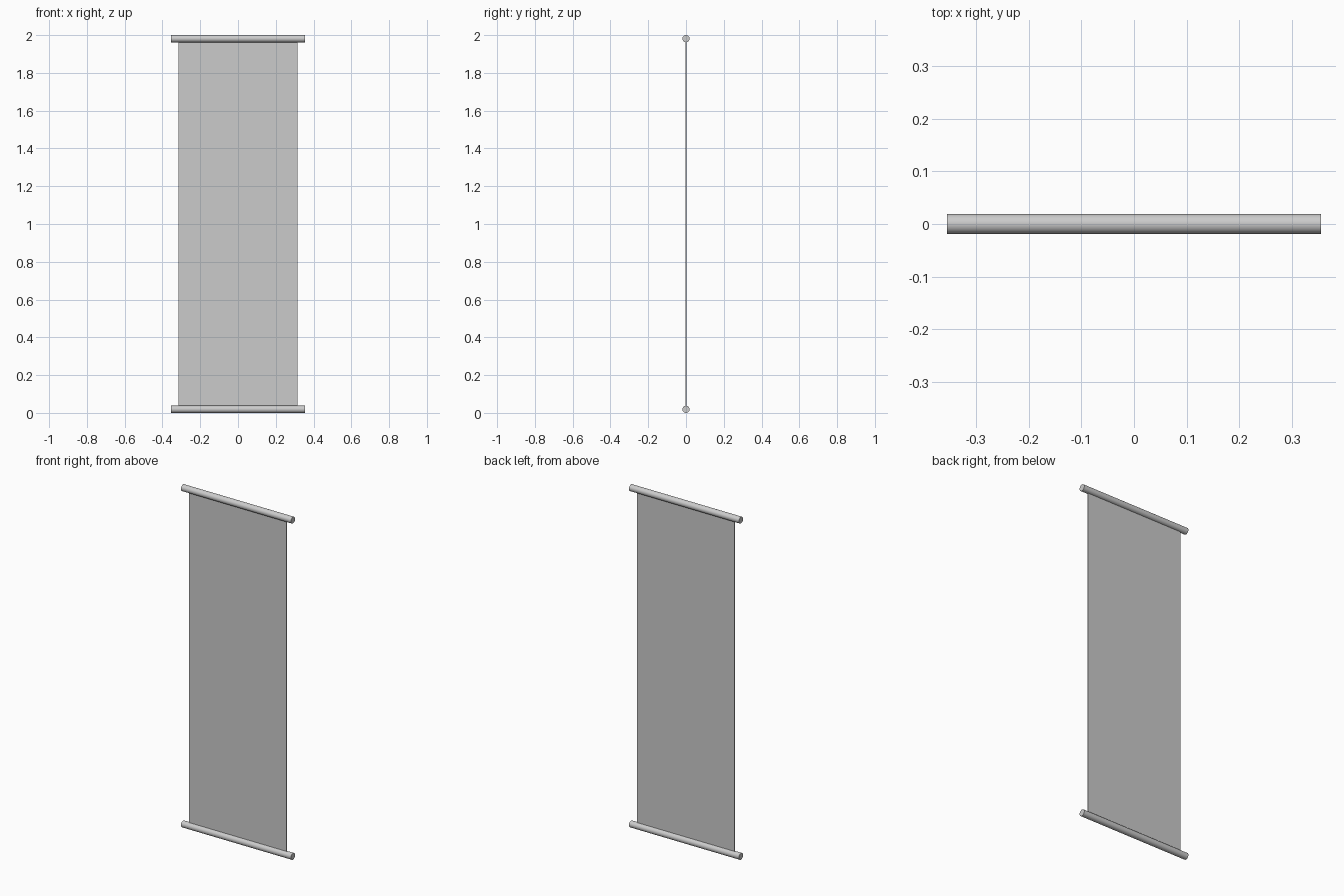
import bpy, math

if "Cube" in bpy.data.objects:
    bpy.data.objects.remove(bpy.data.objects["Cube"])

ROD_R, ROD_LEN = 0.019, 0.71
HEIGHT, SHEET_W, SHEET_T = 2.0, 0.63, 0.003


def rod(name, z):
    bpy.ops.mesh.primitive_cylinder_add(vertices=32, radius=ROD_R, depth=ROD_LEN,
                                        location=(0, 0, z), rotation=(0, math.pi / 2, 0))
    bpy.context.object.name = name
    bpy.ops.object.shade_smooth_by_angle(angle=math.radians(35))


# Round rods holding the sheet at both ends
rod("bottom_rod", ROD_R)
rod("top_rod", HEIGHT - ROD_R)

# Thin hanging sheet, tucked into the rods
bpy.ops.mesh.primitive_cube_add(size=1, location=(0, 0, HEIGHT / 2))
sheet = bpy.context.object
sheet.name = "hanging_sheet"
sheet.scale = (SHEET_W, SHEET_T, HEIGHT - 2 * ROD_R)
bpy.ops.object.transform_apply(location=False, rotation=False, scale=True)
